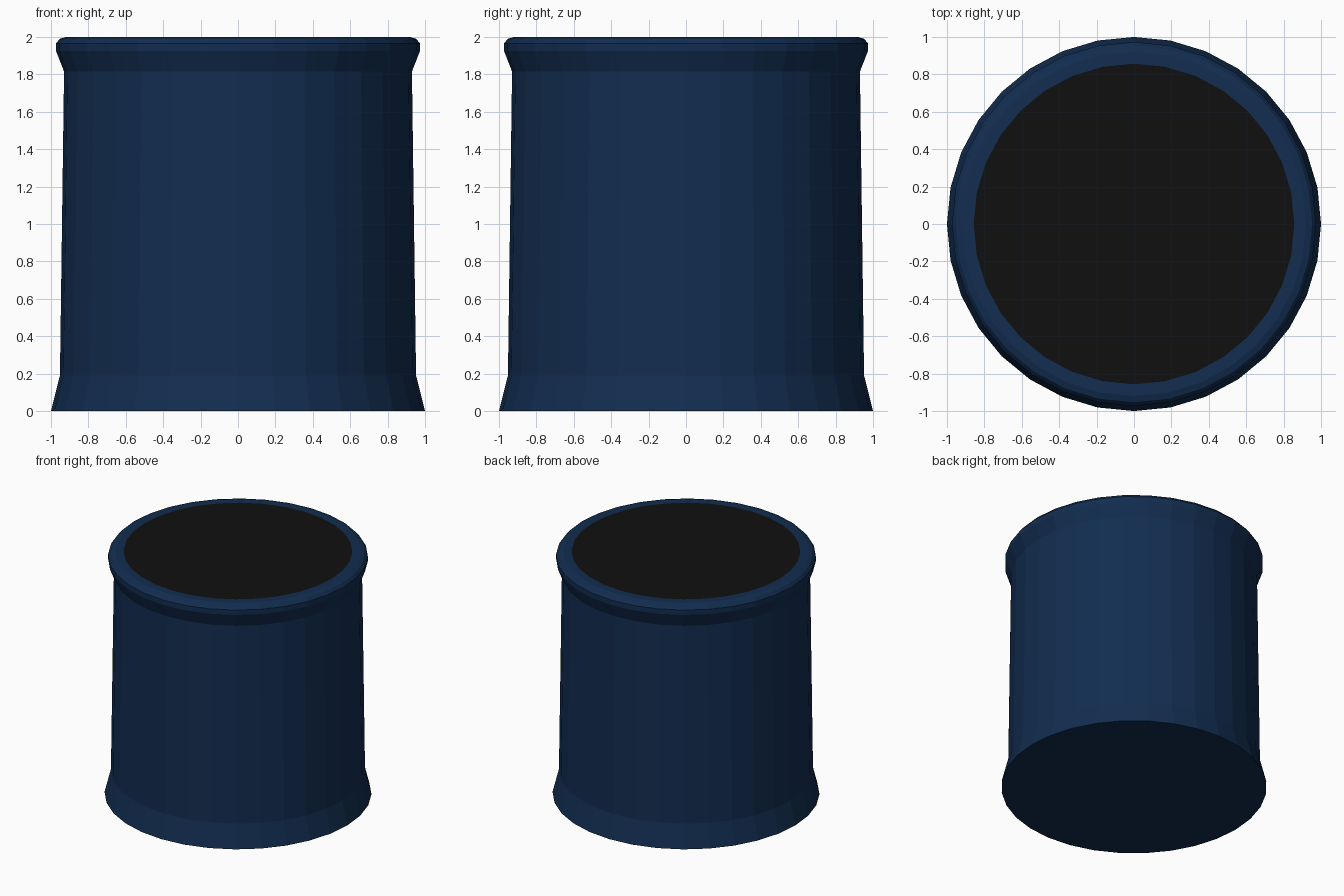
import bpy, bmesh
from math import cos, sin, pi

if "Cube" in bpy.data.objects:
    bpy.data.objects.remove(bpy.data.objects["Cube"])

SIDES = 32


def material(name, rgb):
    m = bpy.data.materials.new(name)
    m.diffuse_color = (*rgb, 1)
    m.use_nodes = True
    m.node_tree.nodes["Principled BSDF"].inputs["Base Color"].default_value = m.diffuse_color
    return m


blue = material("dark_blue", (0.006, 0.026, 0.08))
black = material("black", (0.005, 0.005, 0.005))


def ring(bm, r, z):
    return [bm.verts.new((r * cos(2 * pi * i / SIDES), r * sin(2 * pi * i / SIDES), z))
            for i in range(SIDES)]


def finish(bm, name, mat):
    me = bpy.data.meshes.new(name)
    bm.to_mesh(me)
    bm.free()
    me.materials.append(mat)
    ob = bpy.data.objects.new(name, me)
    bpy.context.collection.objects.link(ob)
    return ob


# Pot body: flared foot, tapering wall, rounded lip, closed underneath
profile = [(1.0, 0.0), (0.952, 0.19), (0.93, 1.815), (0.973, 1.925),
           (0.973, 1.965), (0.953, 1.99), (0.92, 2.0), (0.857, 2.0)]
bm = bmesh.new()
rings = [ring(bm, r, z) for r, z in profile]
for a, b in zip(rings, rings[1:]):
    for i in range(SIDES):
        j = (i + 1) % SIDES
        bm.faces.new((a[i], a[j], b[j], b[i]))
bm.faces.new(rings[0][::-1])
finish(bm, "pot_body", blue)

# Black disc filling the opening
bm = bmesh.new()
bm.faces.new(ring(bm, 0.857, 2.0))
finish(bm, "top_disc", black)
